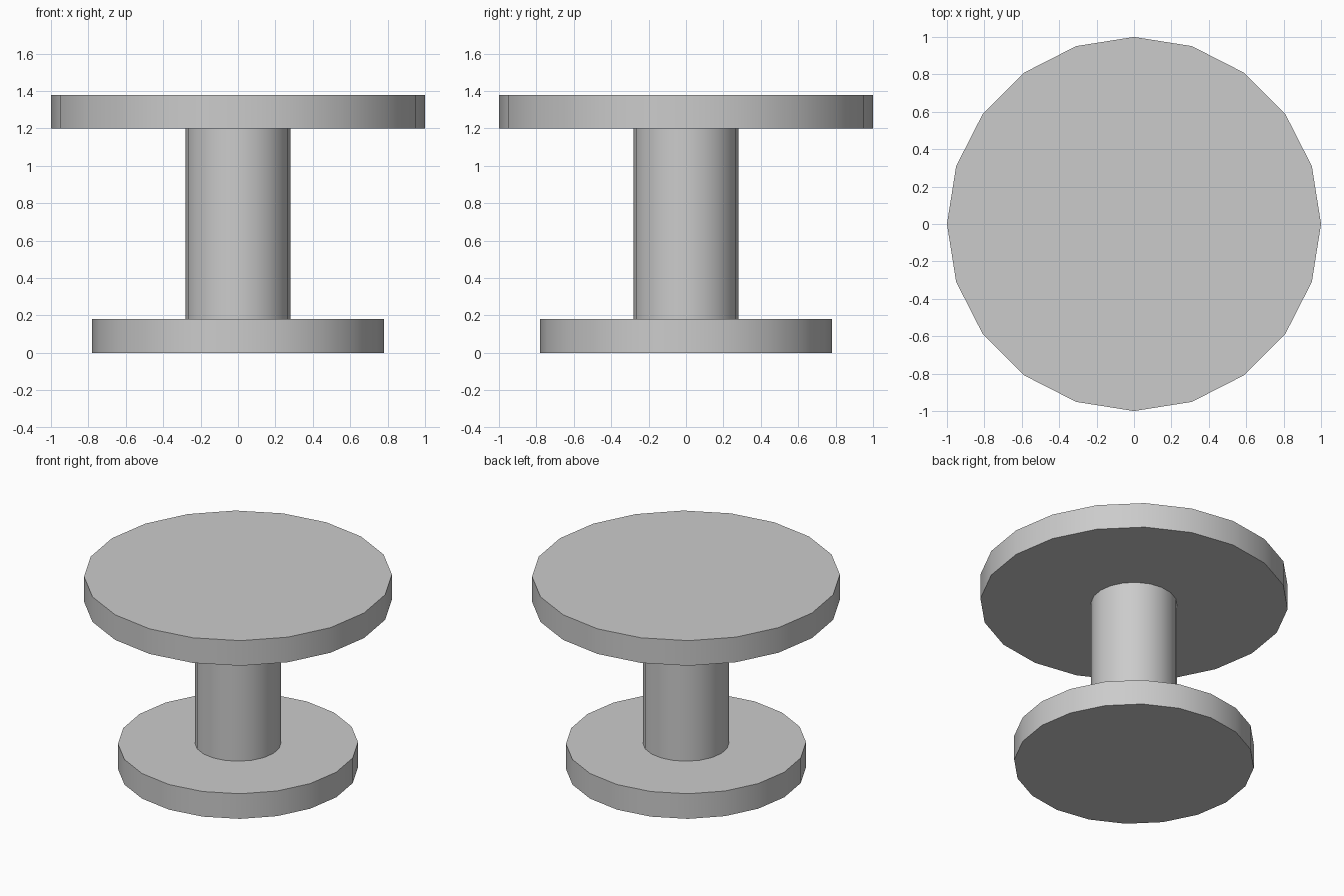
import bpy
import math

if "Cube" in bpy.data.objects:
    bpy.data.objects.remove(bpy.data.objects["Cube"])


def disc(name, radius, z0, z1, sides=20):
    """Upright faceted cylinder with smooth sides and crisp rims."""
    bpy.ops.mesh.primitive_cylinder_add(
        vertices=sides, radius=radius, depth=z1 - z0,
        location=(0, 0, (z0 + z1) / 2))
    ob = bpy.context.object
    ob.name = name
    bpy.ops.object.shade_smooth_by_angle(angle=math.radians(30))
    return ob


# Foot, stem and wide top
disc("base_plate", 0.78, 0.0, 0.18)
disc("column", 0.28, 0.18, 1.20)
disc("top_plate", 1.0, 1.20, 1.38)
